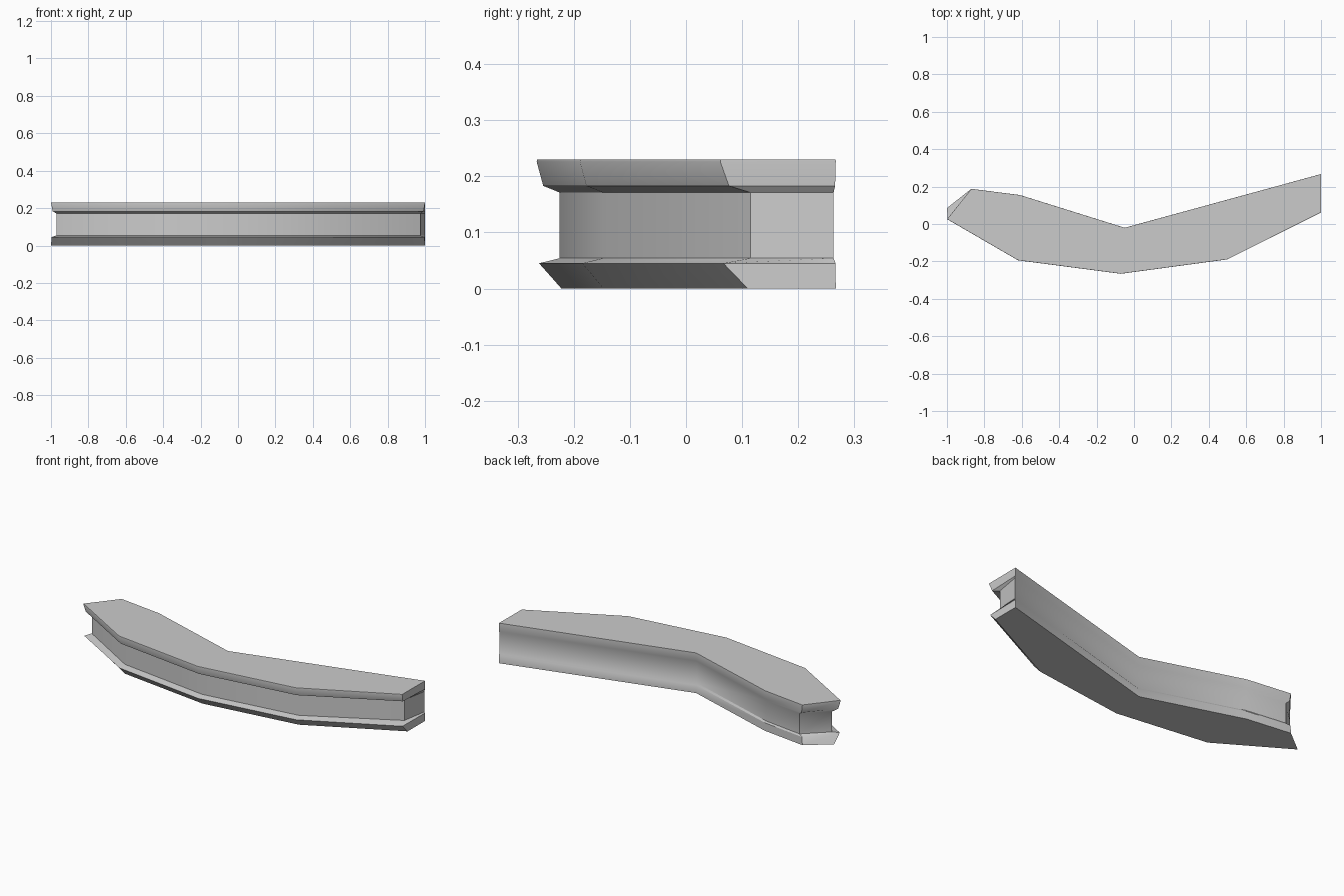
import bpy, bmesh

if "Cube" in bpy.data.objects:
    bpy.data.objects.remove(bpy.data.objects["Cube"])

# Plan outline: (x, y), shift to the recessed web, shift to the undercut bottom
outline = [
    (-1.00, 0.025, (0.03, 0.035), (0.0, 0.06)),
    (-0.62, -0.195, (0.01, 0.042), (0.01, 0.043)),
    (-0.07, -0.267, (0.00, 0.042), (0.0, 0.045)),
    (0.50, -0.190, (-0.01, 0.042), (-0.01, 0.043)),
    (1.00, 0.060, (-0.025, 0.055), (0.0, 0.05)),
    (1.00, 0.267, (0.0, -0.004), (0.0, 0.0)),
    (-0.05, -0.020, (0.0, -0.008), (0.0, 0.0)),
    (-0.61, 0.155, (0.0, -0.008), (0.0, 0.0)),
    (-0.87, 0.188, (0.025, -0.01), (0.0, 0.0)),
]

# Vertical profile: z, share of the web shift, share of the bottom shift
levels = [
    (0.000, 0.0, 1.0),
    (0.045, 0.12, 0.0),
    (0.054, 1.0, 0.0),
    (0.171, 1.0, 0.0),
    (0.183, 0.30, 0.0),
    (0.226, 0.02, 0.0),
    (0.230, 0.04, 0.0),
]

# Angled beam with upper and lower flanges
bm = bmesh.new()
rings = []
for z, w, b in levels:
    rings.append([bm.verts.new((x + w * dw[0] + b * db[0],
                                y + w * dw[1] + b * db[1], z))
                  for x, y, dw, db in outline])
n = len(outline)
for low, high in zip(rings, rings[1:]):
    for i in range(n):
        j = (i + 1) % n
        bm.faces.new((low[i], low[j], high[j], high[i]))
bm.faces.new(rings[0][::-1])
bm.faces.new(rings[-1])
bmesh.ops.triangulate(bm, faces=[f for f in bm.faces if len(f.verts) > 4])
bmesh.ops.recalc_face_normals(bm, faces=bm.faces)

mesh = bpy.data.meshes.new("angled_beam")
bm.to_mesh(mesh)
bm.free()
beam = bpy.data.objects.new("angled_beam", mesh)
bpy.context.collection.objects.link(beam)

# Smooth the gentle bends, keep the lips crisp
bpy.context.view_layer.objects.active = beam
beam.select_set(True)
bpy.ops.object.shade_smooth_by_angle(angle=0.6)
